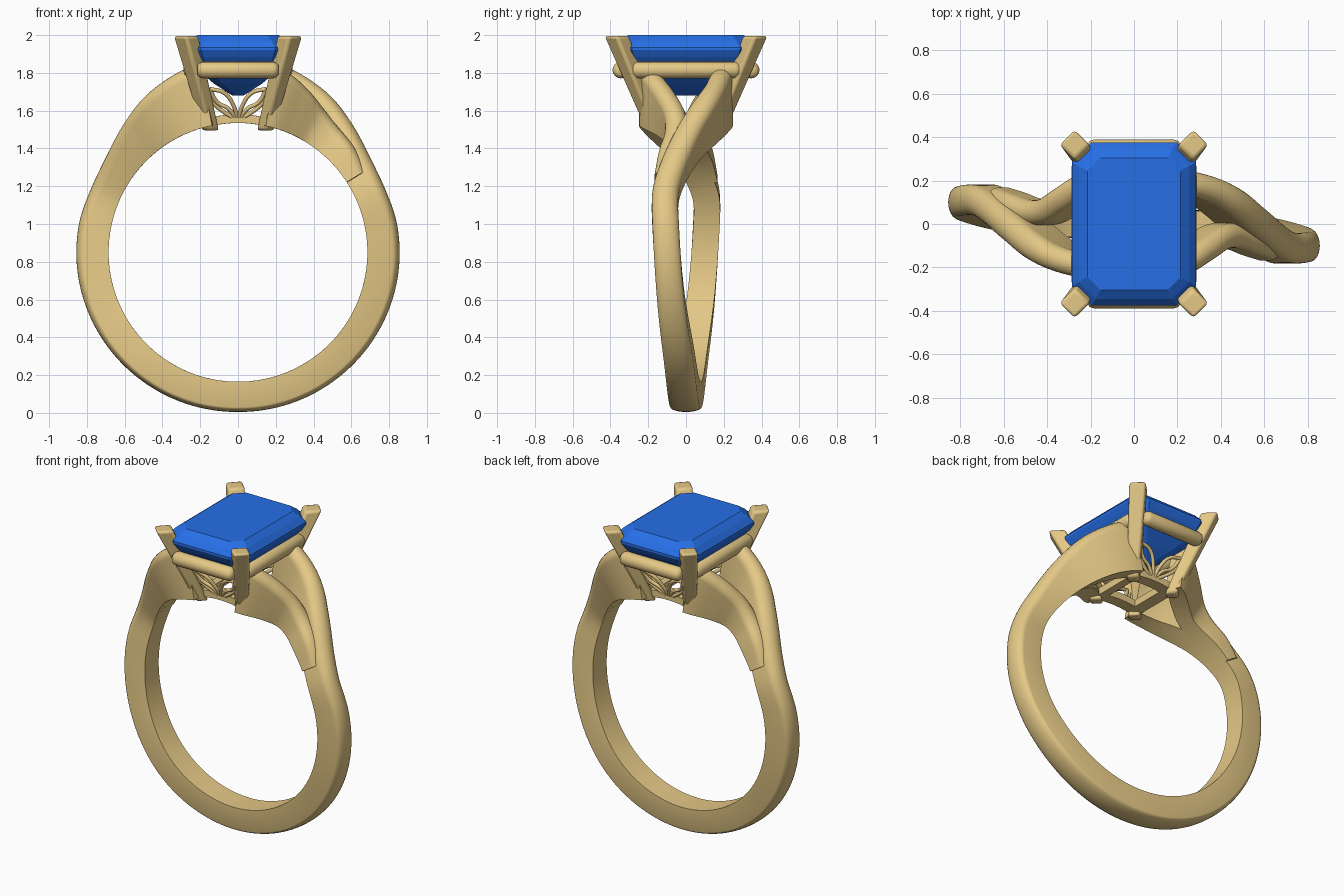
import bpy, bmesh, math
from mathutils import Vector

if "Cube" in bpy.data.objects:
    bpy.data.objects.remove(bpy.data.objects["Cube"])

CZ, RI = 0.85, 0.685   # finger hole centre height and radius


def material(name, color):
    m = bpy.data.materials.new(name)
    m.diffuse_color = color
    m.use_nodes = True
    m.node_tree.nodes["Principled BSDF"].inputs["Base Color"].default_value = m.diffuse_color
    return m


GOLD = material("gold", (0.78, 0.58, 0.24, 1))
BLUE = material("blue_gem", (0.02, 0.16, 0.80, 1))


def finish(name, bm, mat, smooth=None, bevel=0):
    bmesh.ops.recalc_face_normals(bm, faces=bm.faces)
    me = bpy.data.meshes.new(name)
    bm.to_mesh(me)
    bm.free()
    me.materials.append(mat)
    ob = bpy.data.objects.new(name, me)
    bpy.context.collection.objects.link(ob)
    if bevel:
        b = ob.modifiers.new("bevel", 'BEVEL')
        b.width, b.segments = bevel, 3
    if smooth:
        bpy.ops.object.select_all(action='DESELECT')
        ob.select_set(True)
        bpy.context.view_layer.objects.active = ob
        bpy.ops.object.shade_smooth_by_angle(angle=math.radians(smooth))
    return ob


def loft(rings):
    bm = bmesh.new()
    vs = [[bm.verts.new(p) for p in r] for r in rings]
    n = len(vs[0])
    for a, b in zip(vs, vs[1:]):
        for i in range(n):
            bm.faces.new((a[i], a[(i + 1) % n], b[(i + 1) % n], b[i]))
    bm.faces.new(vs[0])
    bm.faces.new(vs[-1])
    return bm


def interp(keys, t, k):
    # smooth cubic interpolation through (angle, values...) keys
    i = max(j for j in range(len(keys) - 1) if keys[j][0] <= t + 1e-6)
    a, b = keys[i], keys[i + 1]

    def slope(j):
        p, q = keys[max(j - 1, 0)], keys[min(j + 1, len(keys) - 1)]
        return (q[k] - p[k]) / (q[0] - p[0])
    h = b[0] - a[0]
    s = (t - a[0]) / h
    return ((2*s**3 - 3*s*s + 1) * a[k] + (s**3 - 2*s*s + s) * h * slope(i)
            + (3*s*s - 2*s**3) * b[k] + (s**3 - s*s) * h * slope(i + 1))


def band(name, keys, t0, t1, steps, turn=1):
    # keys: angle from the bottom, sideways y, outer radius, half width, dome height
    def val(t, k):
        v = interp(keys, abs(t), k)
        return -v if k == 1 and t < 0 else v

    def pos(t, r):
        a = math.radians(t)
        return Vector((r * math.sin(a), val(t, 1), CZ - r * math.cos(a)))
    rings = []
    for i in range(steps + 1):
        t = t0 + (t1 - t0) * i / steps
        a = math.radians(t)
        er = Vector((math.sin(a), 0, -math.cos(a)))
        lo, hi = max(t - .5, t0), min(t + .5, t1)
        rm = (RI + val(t, 2)) / 2
        tan = pos(hi, rm) - pos(lo, rm)
        side = tan.cross(er).normalized()
        ro, w, d = val(t, 2), val(t, 3), val(t, 4)
        sec = [(-w, RI), (w, RI)]
        sec += [(w * math.cos(math.pi * j / 12), ro - d + d * math.sin(math.pi * j / 12)) for j in range(13)]
        ring = [pos(t, r) + side * s for s, r in sec]
        rings.append([(p.x * turn, p.y * turn, p.z) for p in ring])
    return finish(name, loft(rings), GOLD, 35)


# main shank, twisting up into one shoulder on each side
main = [(0, 0, .845, .08, .025), (40, -.033, .85, .078, .028), (73, -.082, .855, .072, .035),
        (100, -.107, .855, .07, .045), (114, -.107, .848, .07, .055), (126, -.06, .862, .07, .06),
        (139, .02, .912, .068, .06), (149, .10, .96, .065, .06), (156, .15, .985, .06, .06),
        (164, .185, 1.01, .057, .055), (169, .195, 1.015, .055, .05)]
band("shank", main, -169, 169, 240)

# lower split shoulders
split = [(122, -.108, .80, .06, .05), (132, -.085, .83, .06, .05), (142, -.055, .85, .058, .055),
         (150, -.06, .89, .057, .055), (158, -.115, .945, .057, .055), (165, -.175, .99, .055, .055),
         (169, -.195, 1.0, .055, .05)]
for name, turn in (("right_split_shoulder", 1), ("left_split_shoulder", -1)):
    band(name, split, 122, 169, 60, turn)


def bar(name, p, q, ha, hb, bevel=.012, ang=45):
    # square post between two points with horizontal ends
    rings = []
    for c, h in ((p, ha), (q, hb)):
        rings.append([(c[0] + h * 1.414 * math.cos(math.radians(ang + 45 + 90 * i)),
                       c[1] + h * 1.414 * math.sin(math.radians(ang + 45 + 90 * i)), c[2]) for i in range(4)])
    return finish(name, loft(rings), GOLD, 40, bevel)


def tube(name, pts, r, smooth_path=False):
    cu = bpy.data.curves.new(name, 'CURVE')
    cu.dimensions = '3D'
    cu.bevel_depth, cu.bevel_resolution, cu.use_fill_caps = r, 4, True
    sp = cu.splines.new('BEZIER' if smooth_path else 'POLY')
    store = sp.bezier_points if smooth_path else sp.points
    store.add(len(pts) - 1)
    for s, p in zip(store, pts):
        s.co = p if smooth_path else (*p, 1)
        if smooth_path:
            s.handle_left_type = s.handle_right_type = 'AUTO'
    cu.materials.append(GOLD)
    ob = bpy.data.objects.new(name, cu)
    bpy.context.collection.objects.link(ob)


def rail(name, p, q, r):
    # gallery rail with rounded ends
    p, q = Vector(p), Vector(q)
    d = (q - p).normalized()
    u = Vector((0, 0, 1))
    v = d.cross(u)
    prof = [(0, .55), (.012, .85), (.03, 1)]
    L = (q - p).length
    prof += [(L - s, f) for s, f in reversed(prof)]
    rings = [[p + d * s + (u * math.sin(a) + v * math.cos(a)) * r * f
              for a in (math.tau * i / 20 for i in range(20))] for s, f in prof]
    finish(name, loft(rings), GOLD, 60)


for sx, xn in ((-1, "left"), (1, "right")):
    for sy, yn in ((-1, "front"), (1, "back")):
        # claw prongs
        bar(f"{yn}_{xn}_prong", (sx * .145, sy * .165, 1.495), (sx * .275, sy * .367, 1.995), .036, .05, .016)
        # leaf scrolls below the stone
        for k, pts in enumerate(([(0, 1.545), (.025, 1.63), (.075, 1.695), (.15, 1.715)],
                                 [(0, 1.545), (.05, 1.61), (.11, 1.645), (.15, 1.715)],
                                 [(.0, 1.55), (.07, 1.59), (.13, 1.64), (.165, 1.70)])):
            tube(f"{yn}_{xn}_scroll_{k + 1}", [(sx * x, sy * (.16 + (z - 1.53) * .45), z) for x, z in pts], .011, True)

for s, yn, xn in ((-1, "front", "left"), (1, "back", "right")):
    # gallery rails
    rail(f"{yn}_rail", (-.215, s * .345, 1.815), (.215, s * .345, 1.815), .044)
    rail(f"{xn}_rail", (s * .245, -.29, 1.815), (s * .245, .29, 1.815), .044)

# basket base frame: rectangle joining the prong feet, following the finger hole
bm = bmesh.new()
rings = []
for hx, hy, dz in ((.165, .185, 0), (.165, .185, .045), (.10, .11, .045), (.10, .11, 0)):
    loop = []
    for (ax, ay), (bx, by) in zip(((-1, -1), (1, -1), (1, 1), (-1, 1)), ((1, -1), (1, 1), (-1, 1), (-1, -1))):
        for i in range(8):
            x, y = hx * (ax + (bx - ax) * i / 8), hy * (ay + (by - ay) * i / 8)
            loop.append(bm.verts.new((x, y, CZ + math.sqrt(RI * RI - x * x) + dz)))
    rings.append(loop)
for a, b in zip(rings, rings[1:] + rings[:1]):
    for i in range(32):
        j = (i + 1) % 32
        bm.faces.new((a[i], a[j], b[j], b[i]))
finish("basket_base", bm, GOLD, 35)

# step cut stone: half width, half length, corner cut, height
steps = [(.03, .13, .02, 1.68), (.13, .22, .045, 1.745), (.205, .295, .06, 1.81), (.265, .355, .08, 1.885),
         (.285, .375, .088, 1.92), (.285, .375, .088, 1.935), (.255, .345, .078, 1.97), (.215, .305, .06, 2.0)]
rings = [[(x - c, -y, z), (x, -y + c, z), (x, y - c, z), (x - c, y, z),
          (-x + c, y, z), (-x, y - c, z), (-x, -y + c, z), (-x + c, -y, z)] for x, y, c, z in steps]
finish("emerald_cut_stone", loft(rings), BLUE)
